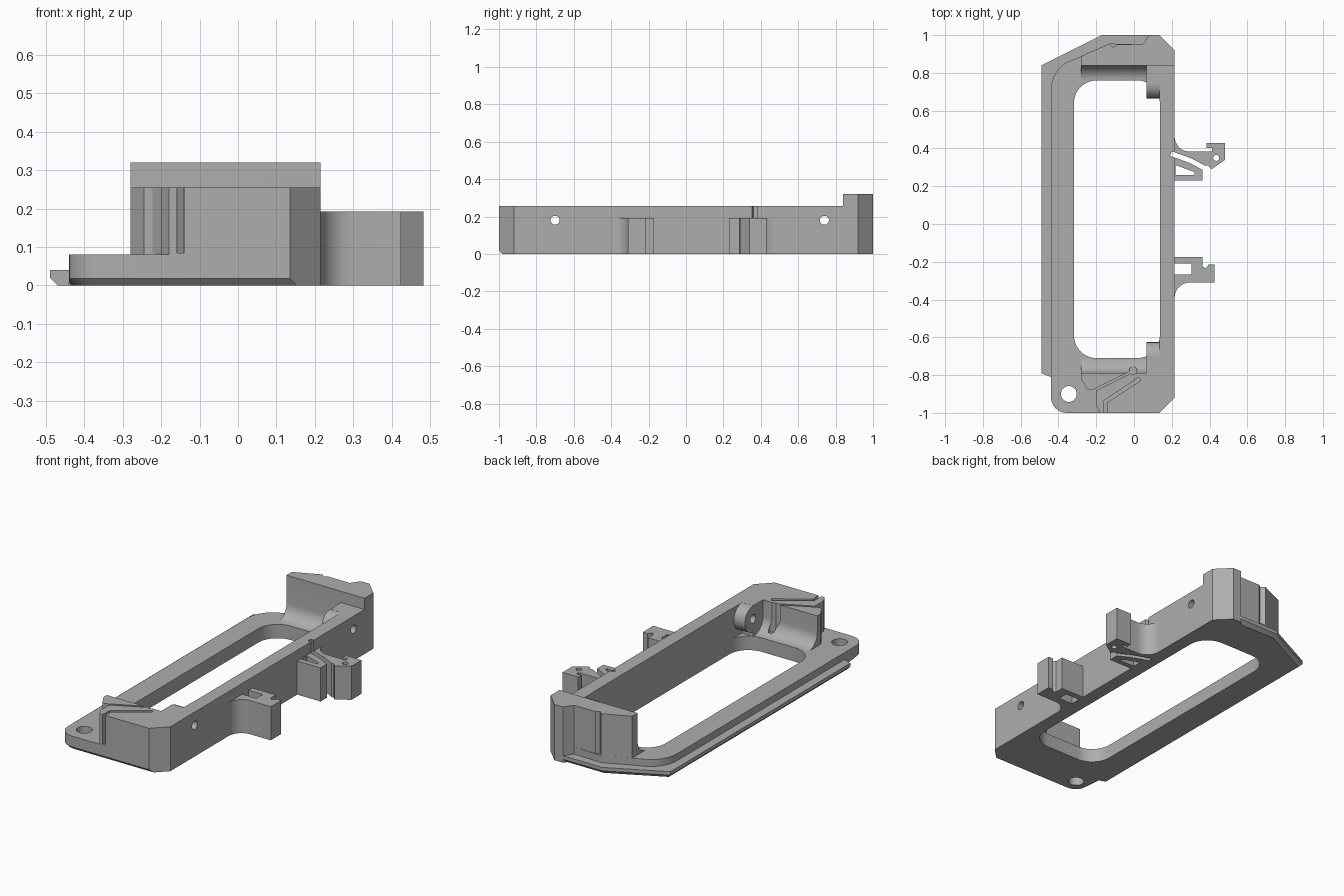
import bpy
import bmesh
from math import cos, sin, radians
from mathutils import Vector

if "Cube" in bpy.data.objects:
    bpy.data.objects.remove(bpy.data.objects["Cube"])

COLOUR = (0.42, 0.42, 0.42, 1)
grey = bpy.data.materials.new("plain_grey")
grey.use_nodes = True
grey.diffuse_color = COLOUR
grey.node_tree.nodes["Principled BSDF"].inputs["Base Color"].default_value = COLOUR


def arc(cx, cy, r, start, end, steps=10):
    angles = [radians(start + (end - start) * i / steps) for i in range(steps + 1)]
    return [(cx + r * cos(a), cy + r * sin(a)) for a in angles]


def circle(cx, cy, r, steps=28):
    return arc(cx, cy, r, 0, 360, steps)[:-1]


def rect(x0, y0, x1, y1):
    return [(x0, y0), (x1, y0), (x1, y1), (x0, y1)]


def rounded_rect(x0, y0, x1, y1, r):
    return (arc(x1 - r, y0 + r, r, -90, 0) + arc(x1 - r, y1 - r, r, 0, 90)
            + arc(x0 + r, y1 - r, r, 90, 180) + arc(x0 + r, y0 + r, r, 180, 270))


def ribbon(points, width):
    """Outline of a narrow slot following a path."""
    pts = [Vector(p) for p in points]
    left, right = [], []
    for i, p in enumerate(pts):
        d = (pts[min(i + 1, len(pts) - 1)] - pts[max(i - 1, 0)]).normalized()
        n = Vector((-d.y, d.x)) * width / 2
        left.append(tuple(p + n))
        right.append(tuple(p - n))
    return left + right[::-1]


def prism(name, outline, low, high, along_x=False, chamfer=0, rule=None):
    """Extrude an outline along z, or a (y, z) outline along x."""
    bm = bmesh.new()
    place = (lambda u, v, w: (w, u, v)) if along_x else (lambda u, v, w: (u, v, w))
    face = bm.faces.new([bm.verts.new(place(u, v, low)) for u, v in outline])
    top = bmesh.ops.extrude_face_region(bm, geom=[face])["geom"]
    shift = Vector(place(0, 0, high - low))
    bmesh.ops.translate(bm, vec=shift, verts=[g for g in top if isinstance(g, bmesh.types.BMVert)])
    bmesh.ops.recalc_face_normals(bm, faces=bm.faces)
    if chamfer:
        edges = []
        for e in bm.edges:
            mid = (e.verts[0].co + e.verts[1].co) / 2
            if mid.z < low + 1e-4 and rule(mid.x, mid.y):
                edges.append(e)
        bmesh.ops.bevel(bm, geom=edges, offset=chamfer, segments=1, affect='EDGES')
    mesh = bpy.data.meshes.new(name)
    bm.to_mesh(mesh)
    bm.free()
    mesh.materials.append(grey)
    ob = bpy.data.objects.new(name, mesh)
    bpy.context.collection.objects.link(ob)
    return ob


def combine(target, operation, *others):
    for other in others:
        mod = target.modifiers.new("combine", 'BOOLEAN')
        mod.operation = operation
        mod.solver = 'EXACT'
        mod.object = other
        bpy.context.view_layer.objects.active = target
        bpy.ops.object.modifier_apply(modifier=mod.name)
        bpy.data.objects.remove(other)


def cut(target, outline, low=-0.1, high=0.5, along_x=False):
    cutter = prism("cutter", outline, low, high, along_x)
    cutter.hide_render = True
    combine(target, 'DIFFERENCE', cutter)


# Low base plate
LOW, WALL, TALL, CLIP = 0.08, 0.255, 0.32, 0.193
base_outline = ([(0.135, -1), (0.215, -0.92), (0.215, 0.92), (0.135, 1), (0.08, 1),
                 (0.045, 0.95), (-0.13, 0.955), (-0.34, 0.862)]
                + arc(-0.27, 0.71, 0.17, 115, 180, 8) + arc(-0.355, -0.915, 0.085, 180, 270, 8))
frame = prism("frame", base_outline, 0, LOW, chamfer=0.018,
              rule=lambda x, y: y < -0.9 and x < 0.1)

# Thin flange along the right side and around the back corner
flange = prism("flange", [(-0.49, -0.79), (-0.44, -0.81), (-0.4, -0.8), (-0.4, 0.7), (-0.2, 0.88),
                          (0.1, 0.9), (0.1, 1), (-0.17, 1), (-0.49, 0.84)], 0, 0.04, chamfer=0.02,
               rule=lambda x, y: x < -0.48 or (y > 0.9 and x < 0.09))

# Long side wall and the two raised end blocks
side_wall = prism("side_wall", rect(0.135, -0.9, 0.215, 0.9), 0.02, WALL)
front_block = prism("front_block", [
    (0.215, -0.79), (-0.28, -0.79), (-0.28, -0.82), (-0.245, -0.88), (-0.2, -0.88),
    (-0.2, -0.96), (-0.18, -1), (0.135, -1), (0.215, -0.92)], 0.04, WALL)
back_block = prism("back_block", [
    (0.215, 0.84), (0.215, 0.92), (0.135, 1), (0.08, 1), (0.045, 0.95), (-0.09, 0.95),
    (-0.11, 0.935), (-0.13, 0.955), (-0.28, 0.888), (-0.28, 0.84)], 0.03, TALL)

# Concave fillets between floor and end blocks, corner posts
back_fillet = prism("back_fillet", arc(0.76, 0.16, 0.08, 270, 360)
                    + [(0.86, 0.16), (0.86, 0.05), (0.76, 0.05)], -0.28, 0.1, True)
front_fillet = prism("front_fillet", arc(-0.71, 0.16, 0.08, 180, 270)
                     + [(-0.71, 0.05), (-0.81, 0.05), (-0.81, 0.16)], -0.28, 0.1, True)
back_post = prism("back_post", rect(0.065, 0.74, 0.2, 0.86), 0.02, WALL)
front_post = prism("front_post", rect(0.065, -0.81, 0.2, -0.7), 0.02, WALL)
combine(frame, 'UNION', flange, side_wall, front_block, back_block,
        back_fillet, front_fillet, back_post, front_post)

# Large rounded opening, then round screw bosses in its corners
cut(frame, rounded_rect(-0.318, -0.71, 0.137, 0.76, 0.12))
for y in (0.74, -0.70):
    combine(frame, 'UNION', prism("boss", circle(y, 0.18, 0.0745), 0.065, 0.18, True))
    cut(frame, circle(y, 0.18, 0.024), 0, 0.3, True)

# Mounting hole and the slots that free the spring arm
cut(frame, circle(-0.345, -0.9, 0.042))
cut(frame, ribbon([(-0.235, -0.893), (-0.005, -0.778)], 0.012), 0.085)
cut(frame, circle(-0.005, -0.775, 0.02), 0.085)
cut(frame, ribbon([(-0.15, -1.05), (-0.15, -0.94), (0.03, -0.82)], 0.02), 0.085)

# Front cable clip with a hooked tip
front_clip = prism("front_clip", [
    (0.205, -0.175), (0.205, -0.39)] + arc(0.295, -0.39, 0.08, 180, 90, 8) + [
    (0.425, -0.31), (0.425, -0.215), (0.395, -0.215), (0.38, -0.235), (0.363, -0.225),
    (0.363, -0.175)], 0, CLIP)
cut(front_clip, rect(0.215, -0.268, 0.305, -0.21))

# Back cable clip: solid finger, springy arm and a notch between them
back_clip = prism("back_clip", [
    (0.205, 0.23), (0.363, 0.23), (0.363, 0.305), (0.39, 0.31), (0.41, 0.29), (0.483, 0.34),
    (0.483, 0.43), (0.383, 0.43), (0.383, 0.402), (0.413, 0.402), (0.413, 0.383)]
    + arc(0.295, 0.463, 0.08, 270, 180, 8) + [(0.205, 0.463)], 0, CLIP)
slot = ribbon([(0.195, 0.373), (0.3, 0.335), (0.4, 0.282)], 0.026)
cut(back_clip, slot)
cut(frame, slot)
cut(back_clip, [(0.22, 0.26), (0.32, 0.26), (0.32, 0.275), (0.22, 0.312)])
cut(back_clip, circle(0.435, 0.35, 0.016, 16))

# Smooth the rounded parts, keep the edges crisp
bpy.ops.object.select_all(action='DESELECT')
for ob in (frame, front_clip, back_clip):
    ob.select_set(True)
bpy.context.view_layer.objects.active = frame
bpy.ops.object.shade_smooth_by_angle(angle=radians(25))
